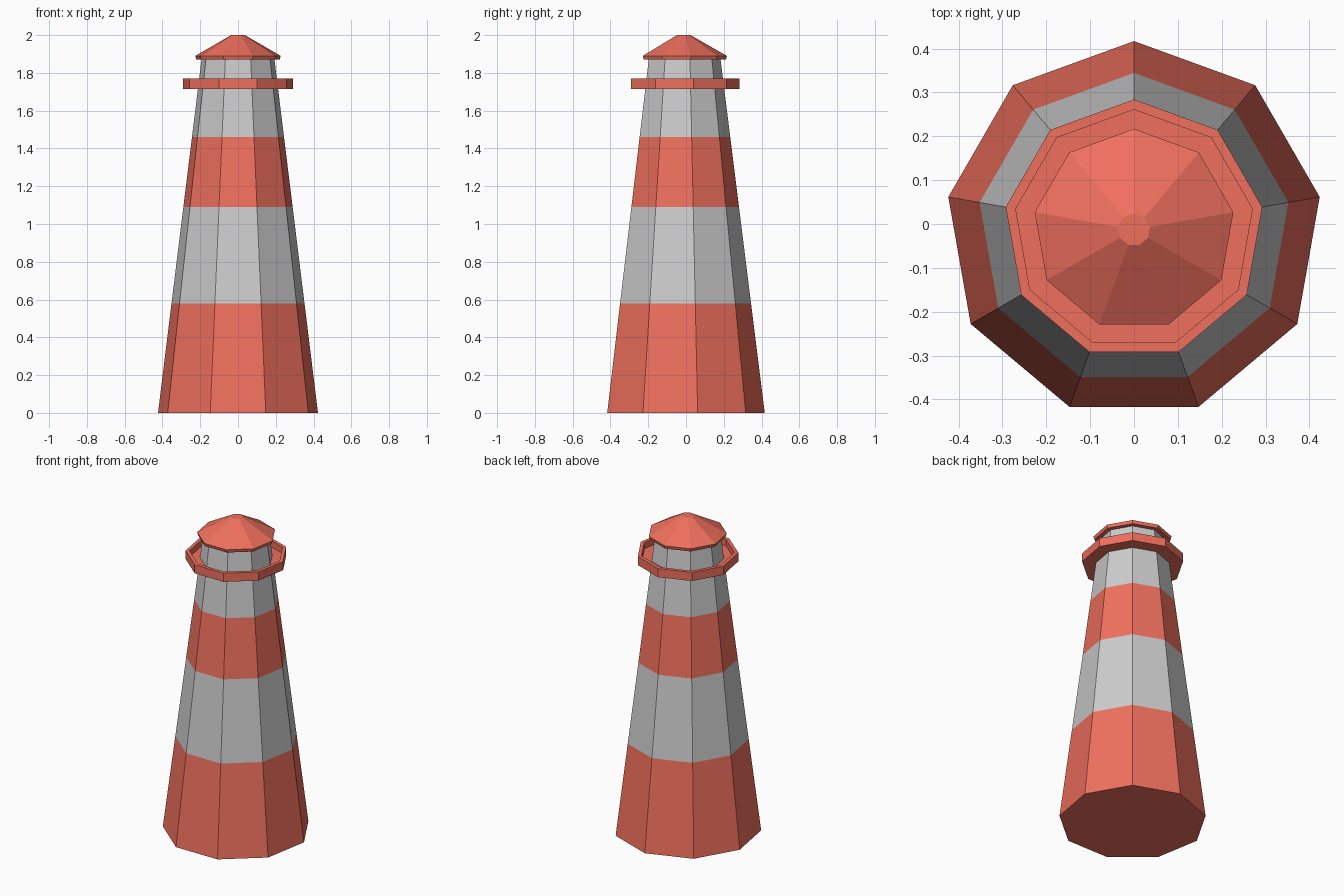
import bpy, bmesh, math

if "Cube" in bpy.data.objects:
    bpy.data.objects.remove(bpy.data.objects["Cube"])

SIDES = 9
CENTRE_Y = -0.013  # a nonagon's bounding box is not centred on its axis

red = bpy.data.materials.new("red_paint")
red.diffuse_color = (0.86, 0.16, 0.11, 1)
red.use_nodes = True
red.node_tree.nodes["Principled BSDF"].inputs["Base Color"].default_value = red.diffuse_color


def lathe(name, profile, material=None, cap_start=False, cap_end=False):
    """Spin (radius, height) points into a flat-faced nine-sided part."""
    bm = bmesh.new()
    rings = []
    for r, z in profile:
        ring = []
        for i in range(SIDES):
            a = math.pi / 2 + 2 * math.pi * i / SIDES
            ring.append(bm.verts.new((r * math.cos(a), CENTRE_Y + r * math.sin(a), z)))
        rings.append(ring)
    for lo, hi in zip(rings, rings[1:]):
        for i in range(SIDES):
            j = (i + 1) % SIDES
            bm.faces.new((lo[i], lo[j], hi[j], hi[i]))
    if cap_start:
        bm.faces.new(rings[0][::-1])
    if cap_end:
        bm.faces.new(rings[-1])
    mesh = bpy.data.meshes.new(name)
    bm.to_mesh(mesh)
    bm.free()
    if material:
        mesh.materials.append(material)
    obj = bpy.data.objects.new(name, mesh)
    bpy.context.collection.objects.link(obj)
    return obj


def wall(z):
    """Point on the tapering tower wall at height z."""
    return (0.43 - 0.125 * z, z)


# Tower: alternating red and pale bands
lathe("base_band", [wall(0), wall(0.58)], red, cap_start=True)
lathe("lower_pale_band", [wall(0.58), wall(1.09)])
lathe("middle_red_band", [wall(1.09), wall(1.46)], red)
lathe("upper_pale_band", [wall(1.46), wall(1.715)])
lathe("lantern_room", [wall(1.73), wall(1.87)])

# Gallery: shallow tray with a raised parapet around the lantern room
lathe("gallery", [wall(1.715), (0.297, 1.715), (0.297, 1.77),
                  (0.274, 1.77), (0.274, 1.73), wall(1.73)], red)

# Roof: thin rim and a truncated cone
lathe("roof", [wall(1.87), (0.224, 1.87), (0.23, 1.89), (0.037, 2.0)], red, cap_end=True)
